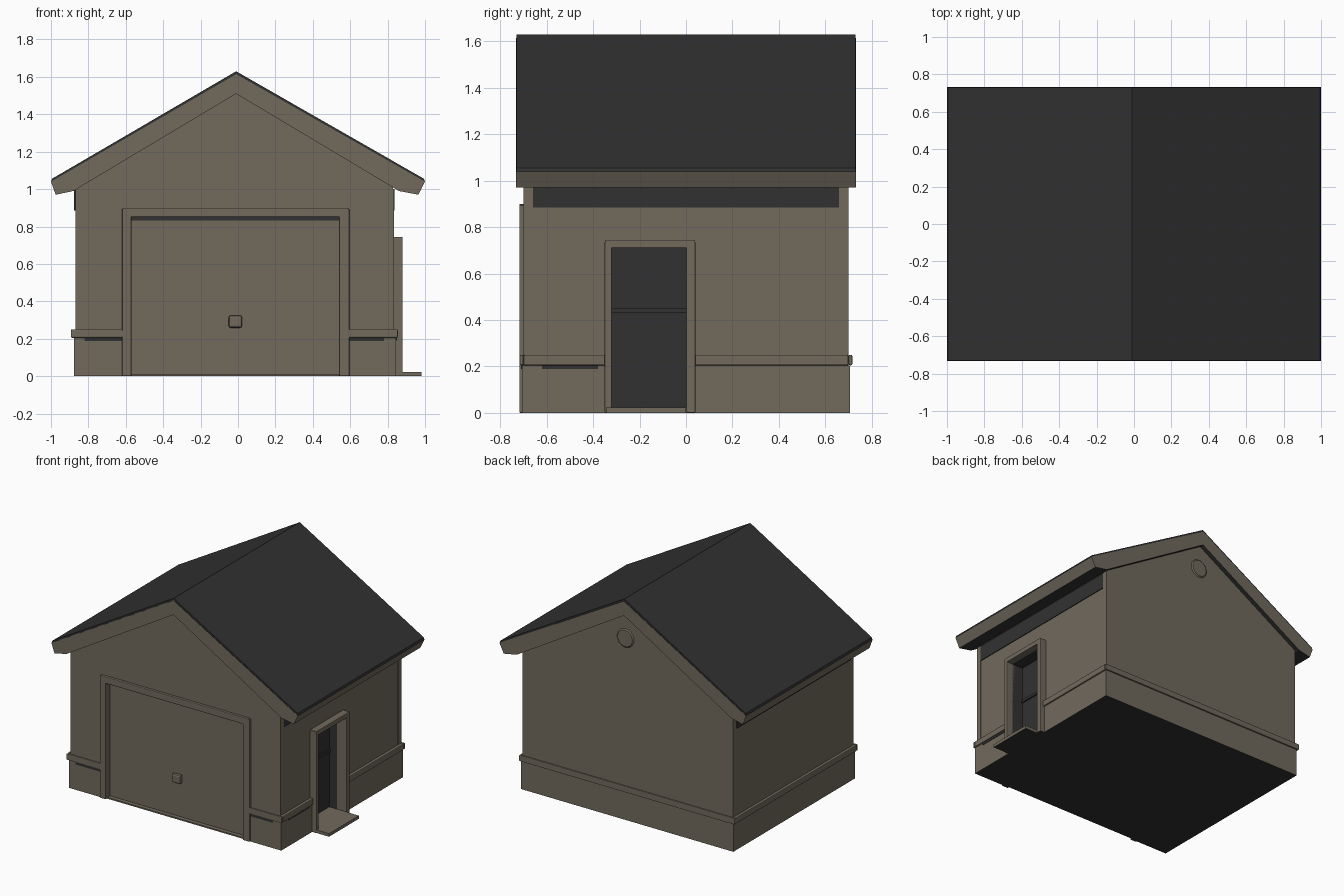
import bpy, bmesh, math
from mathutils import Matrix

if "Cube" in bpy.data.objects:
    bpy.data.objects.remove(bpy.data.objects["Cube"])


def material(name, rgb):
    m = bpy.data.materials.new(name)
    m.diffuse_color = (*rgb, 1)
    m.use_nodes = True
    m.node_tree.nodes["Principled BSDF"].inputs["Base Color"].default_value = m.diffuse_color
    return m


TAN = material("tan plaster", (0.165, 0.144, 0.108))
DARK = material("charcoal", (0.031, 0.031, 0.031))


def finish(name, bm, mats, rule=None):
    bmesh.ops.recalc_face_normals(bm, faces=bm.faces)
    if rule:
        for f in bm.faces:
            f.material_index = 1 if rule(f) else 0
    me = bpy.data.meshes.new(name)
    bm.to_mesh(me)
    bm.free()
    for m in mats:
        me.materials.append(m)
    ob = bpy.data.objects.new(name, me)
    bpy.context.collection.objects.link(ob)
    return ob


def underside(f):
    return f.normal.z < -0.9 and f.calc_center_median().z < 0.01


def box(name, x, y, z, mat=TAN, bevel=0):
    bm = bmesh.new()
    bmesh.ops.create_cube(bm, size=1)
    for v in bm.verts:
        for i, (lo, hi) in enumerate((x, y, z)):
            v.co[i] = lo if v.co[i] < 0 else hi
    if bevel:
        bmesh.ops.bevel(bm, geom=bm.edges[:], offset=bevel, segments=2,
                        profile=0.5, affect='EDGES')
    return finish(name, bm, [mat, DARK], underside)


def prism(name, pts, y0, y1, rule):
    bm = bmesh.new()
    f = bm.faces.new([bm.verts.new((px, y0, pz)) for px, pz in pts])
    g = bmesh.ops.extrude_face_region(bm, geom=[f])
    for v in g["geom"]:
        if isinstance(v, bmesh.types.BMVert):
            v.co.y = y1
    return finish(name, bm, [TAN, DARK], rule)


# Wall extents
L, R, F, B = -0.87, 0.83, -0.70, 0.70
DOOR_Y, DOOR_X = (-0.32, 0.0), 0.74
GAR_X, GAR_Y = (-0.57, 0.54), -0.67

# Gabled body, with pockets for the garage door and the side door
walls = prism("walls", [(L, 0), (R, 0), (R, 1.03), (-0.01, 1.54), (L, 1.03)], F, B, None)
cutters = [
    box("garage_door_cutter", GAR_X, (-0.9, GAR_Y), (0.01, 0.85)),
    box("side_door_cutter", (DOOR_X, 1.1), DOOR_Y, (0.02, 0.71)),
]
bpy.context.view_layer.objects.active = walls
for c in cutters:
    mod = walls.modifiers.new("cut", 'BOOLEAN')
    mod.operation, mod.solver, mod.object = 'DIFFERENCE', 'EXACT', c
    bpy.ops.object.modifier_apply(modifier=mod.name)
for c in cutters:
    bpy.data.objects.remove(c, do_unlink=True)
# Dark floor, dark side door and dark door reveals
for p in walls.data.polygons:
    c = p.center
    in_door = (DOOR_X - 0.01 < c.x < R - 0.01 and -0.33 < c.y < 0.01
               and 0.015 < c.z < 0.72)
    p.material_index = 1 if in_door or (c.z < 0.005 and p.normal.z < -0.9) else 0

# Roof: dark on top and underneath, tan fascia
prism("roof", [(-1, 1.04), (-0.975, 0.97), (-0.88, 0.99), (-0.01, 1.51),
               (0.86, 0.99), (0.965, 0.97), (1, 1.04), (-0.01, 1.615)],
      -0.733, 0.733, lambda f: abs(f.normal.z) > 0.6)
prism("roof_covering", [(-1, 1.04), (-0.01, 1.615), (1, 1.04), (0.995, 1.055),
                        (-0.01, 1.63), (-0.995, 1.055)],
      -0.73, 0.73, lambda f: True)

# Plinth and the ledge above it, stopping at the door frames
for name, z, dx0, dx1, dy, bev in (("plinth", (0, 0.205), 0.008, 0.015, 0.006, 0),
                                   ("ledge", (0.205, 0.25), 0.024, 0.025, 0.016, 0.006)):
    xa, xb = L - dx0, R + dx1
    box(name + "_front_left", (xa, -0.61), (F - dy, F), z, TAN, bev)
    box(name + "_front_right", (0.58, xb), (F - dy, F), z, TAN, bev)
    box(name + "_back", (xa, xb), (B, B + dy), z, TAN, bev)
    box(name + "_left", (xa, L), (F, B), z, TAN, bev)
    box(name + "_right_front", (R, xb), (F, -0.34), z, TAN, bev)
    box(name + "_right_back", (R, xb), (0.03, B), z, TAN, bev)

# Dark grooves below the ledge
for i, x in enumerate(((-0.82, -0.62), (0.57, 0.78))):
    box(f"front_groove_{i}", x, (F - 0.010, F - 0.002), (0.188, 0.207), DARK)
box("side_groove", (R + 0.012, R + 0.019), (-0.62, -0.38), (0.19, 0.207), DARK)

# Dark bands on the walls under the eaves
box("right_eave_band", (R, R + 0.006), (-0.66, 0.66), (0.885, 1.0), DARK)
box("left_eave_band", (L - 0.006, L), (-0.66, 0.66), (0.885, 1.0), DARK)

# Corner boards on the right wall
for name, y in (("front", (F, -0.66)), ("back", (0.66, B))):
    box(name + "_corner_board", (R, R + 0.004), y, (0.25, 1.0))

# Garage door frame, shadow gap and handle
fy = (-0.718, GAR_Y)
box("garage_frame_left", (-0.62, GAR_X[0]), fy, (0, 0.895), TAN, 0.005)
box("garage_frame_right", (GAR_X[1], 0.595), fy, (0, 0.895), TAN, 0.005)
box("garage_frame_top", (-0.615, 0.59), fy, (0.85, 0.9), TAN, 0.005)
box("garage_top_gap", GAR_X, (GAR_Y - 0.006, GAR_Y), (0.832, 0.85), DARK)
box("garage_handle", (-0.05, 0.022), (-0.70, GAR_Y), (0.258, 0.325), TAN, 0.012)

# Side door frame, middle rail and step
fx = (R - 0.03, 0.88)
box("side_frame_front", fx, (-0.35, DOOR_Y[0]), (0, 0.74), TAN, 0.004)
box("side_frame_back", fx, (DOOR_Y[1], 0.04), (0, 0.74), TAN, 0.004)
box("side_frame_top", fx, (-0.347, 0.037), (0.71, 0.745), TAN, 0.004)
box("side_door_rail", (DOOR_X, DOOR_X + 0.01), DOOR_Y, (0.43, 0.45), DARK)
box("step", (DOOR_X, 0.98), (-0.345, 0.0), (0, 0.023))

# Faint round vent on the back gable
bm = bmesh.new()
bmesh.ops.create_cone(bm, cap_ends=True, segments=24, radius1=0.07, radius2=0.06, depth=0.008,
                      matrix=Matrix.Translation((0, B + 0.003, 1.33))
                      @ Matrix.Rotation(-math.pi / 2, 4, 'X'))
finish("back_vent", bm, [TAN])
